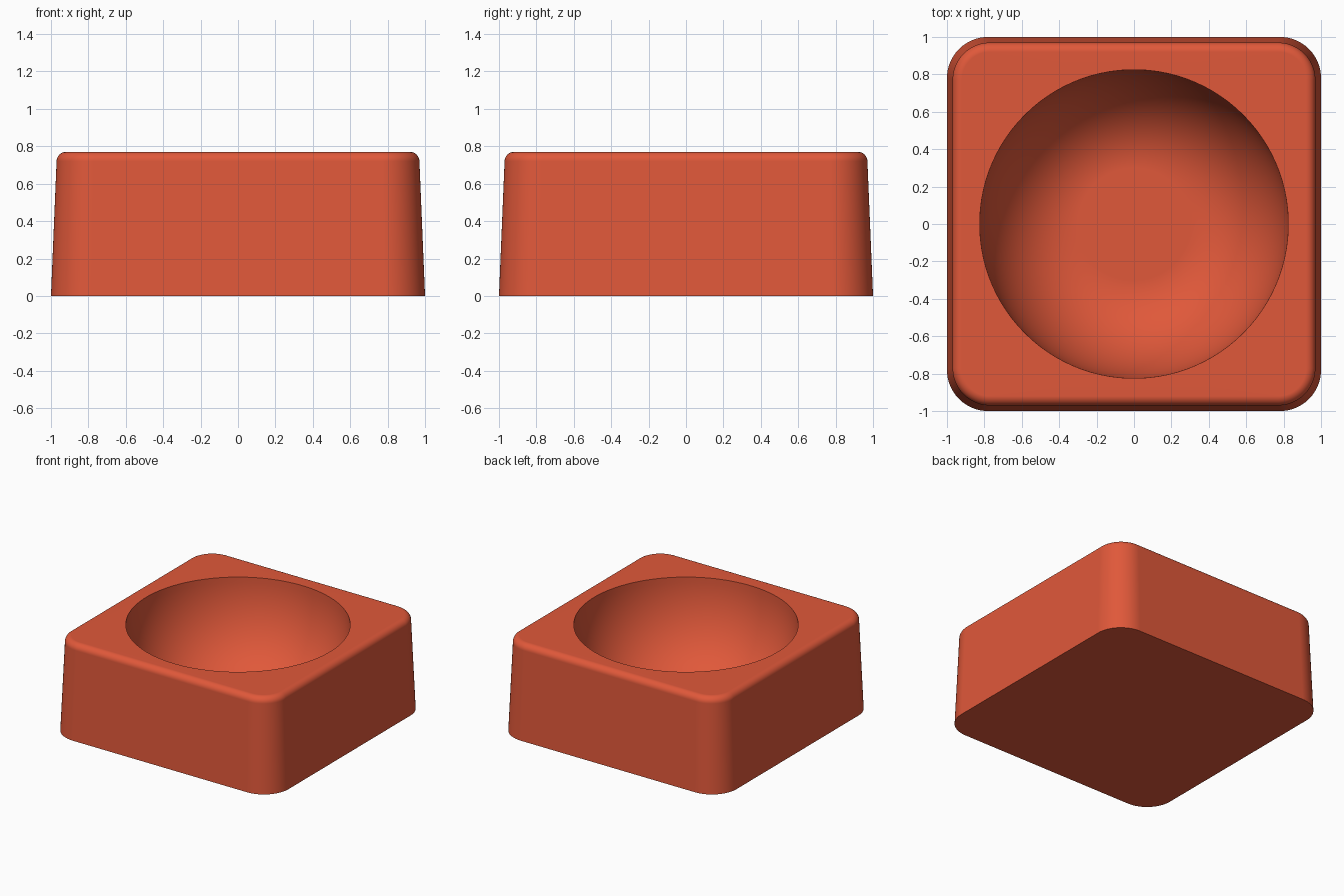
import bpy
import bmesh
from math import sin, cos, pi, radians

cube = bpy.data.objects.get("Cube")
if cube:
    bpy.data.objects.remove(cube, do_unlink=True)

CORNER_STEPS = 24
HEIGHT = 0.77
ROUND = 0.05          # softened top edge
BOWL_RADIUS = 0.825
FLOOR_RADIUS = 0.3
BOWL_DEPTH = 0.7


def rounded_square(bm, half, corner, z):
    """Ring of vertices around a square with rounded corners."""
    ring = []
    for k in range(4):
        mid = pi / 4 + k * pi / 2
        cx = (half - corner) * (1 if cos(mid) > 0 else -1)
        cy = (half - corner) * (1 if sin(mid) > 0 else -1)
        for j in range(CORNER_STEPS + 1):
            a = (k + j / CORNER_STEPS) * pi / 2
            ring.append(bm.verts.new((cx + corner * cos(a), cy + corner * sin(a), z)))
    return ring


def circle(bm, radius, z):
    """Ring with the same vertex count as a rounded square."""
    count = 4 * (CORNER_STEPS + 1)
    angles = [(i + 0.5) / count * 2 * pi for i in range(count)]
    return [bm.verts.new((radius * cos(a), radius * sin(a), z)) for a in angles]


bm = bmesh.new()

# Tapered outer walls
rings = [rounded_square(bm, 1.0, 0.22, 0)]

# Softened top edge
for i in range(9):
    a = i / 8 * pi / 2
    inset = ROUND * (1 - cos(a))
    rings.append(rounded_square(bm, 0.97 - inset, 0.2 - inset,
                                HEIGHT - ROUND + ROUND * sin(a)))

# Round bowl, from the sharp rim down to the flat floor
for i in range(25):
    a = i / 24 * pi / 2
    rings.append(circle(bm, FLOOR_RADIUS + (BOWL_RADIUS - FLOOR_RADIUS) * cos(a),
                        HEIGHT - BOWL_DEPTH * sin(a)))

# Skin the rings and close the base and the bowl floor
for low, high in zip(rings, rings[1:]):
    for i in range(len(low)):
        n = (i + 1) % len(low)
        bm.faces.new((low[i], low[n], high[n], high[i]))
bm.faces.new(rings[0][::-1])
bm.faces.new(rings[-1])

mesh = bpy.data.meshes.new("square_bowl")
bm.to_mesh(mesh)
bm.free()
bowl = bpy.data.objects.new("square_bowl", mesh)
bpy.context.collection.objects.link(bowl)

# Terracotta red colour
red = bpy.data.materials.new("terracotta_red")
red.use_nodes = True
colour = (0.745, 0.098, 0.042, 1)
red.diffuse_color = colour
red.node_tree.nodes["Principled BSDF"].inputs["Base Color"].default_value = colour
mesh.materials.append(red)

# Smooth shading with a crisp rim and base
bpy.ops.object.select_all(action="DESELECT")
bowl.select_set(True)
bpy.context.view_layer.objects.active = bowl
bpy.ops.object.shade_smooth_by_angle(angle=radians(40))
weighted = bowl.modifiers.new("flat_face_normals", "WEIGHTED_NORMAL")
weighted.keep_sharp = True
